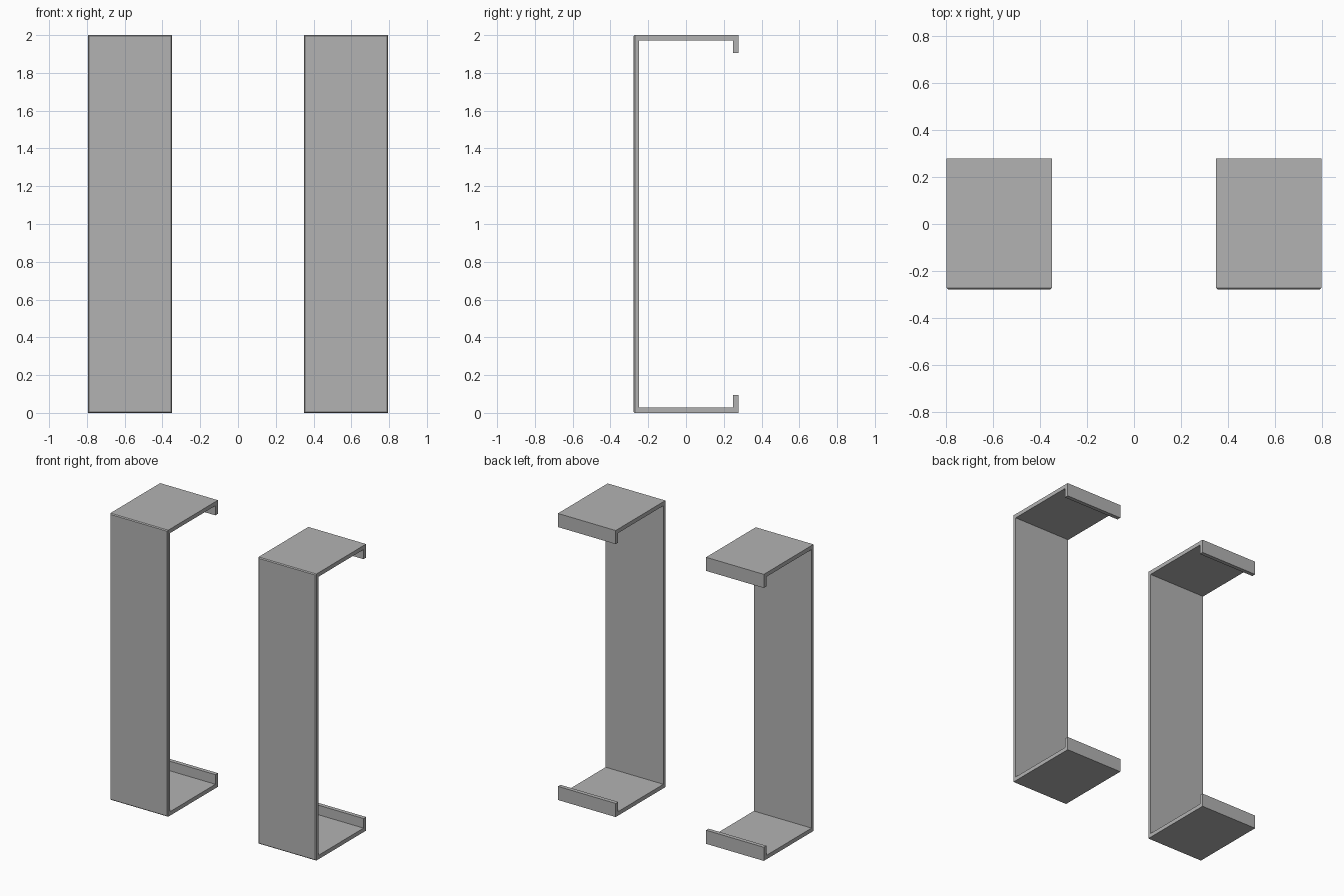
import bpy
import bmesh

cube = bpy.data.objects.get("Cube")
if cube:
    bpy.data.objects.remove(cube, do_unlink=True)

steel = bpy.data.materials.new("brushed_grey")
steel.use_nodes = True
grey = (0.45, 0.45, 0.45, 1)
steel.diffuse_color = grey
steel.node_tree.nodes["Principled BSDF"].inputs["Base Color"].default_value = grey

WIDTH, DEPTH, HEIGHT = 0.446, 0.277, 2.0   # bracket width, half depth, height
THICK, LIP, CHAMFER = 0.028, 0.095, 0.006


def bracket(name, centre_x):
    # Side outline: front plate, two arms and two inward lips
    y0, y1, t = -DEPTH, DEPTH, THICK
    lower = [(y0, 0), (y1, 0), (y1, LIP), (y1 - t, LIP), (y1 - t, t), (y0 + t, t)]
    outline = lower + [(y, HEIGHT - z) for y, z in reversed(lower)]

    bm = bmesh.new()
    left = centre_x - WIDTH / 2
    face = bm.faces.new([bm.verts.new((left, y, z)) for y, z in outline])
    swept = bmesh.ops.extrude_face_region(bm, geom=[face])["geom"]
    bmesh.ops.translate(bm, vec=(WIDTH, 0, 0),
                        verts=[v for v in swept if isinstance(v, bmesh.types.BMVert)])
    bmesh.ops.recalc_face_normals(bm, faces=bm.faces)

    # Chamfer the rim of the front plate
    rim = [e for e in bm.edges if all(abs(v.co.y - y0) < 1e-5 for v in e.verts)]
    bmesh.ops.bevel(bm, geom=rim, offset=CHAMFER, segments=1, affect='EDGES')

    mesh = bpy.data.meshes.new(name)
    bm.to_mesh(mesh)
    bm.free()
    mesh.materials.append(steel)
    obj = bpy.data.objects.new(name, mesh)
    bpy.context.collection.objects.link(obj)


for side, sign in (("left", 1), ("right", -1)):
    bracket(side + "_bracket", sign * 0.572)
